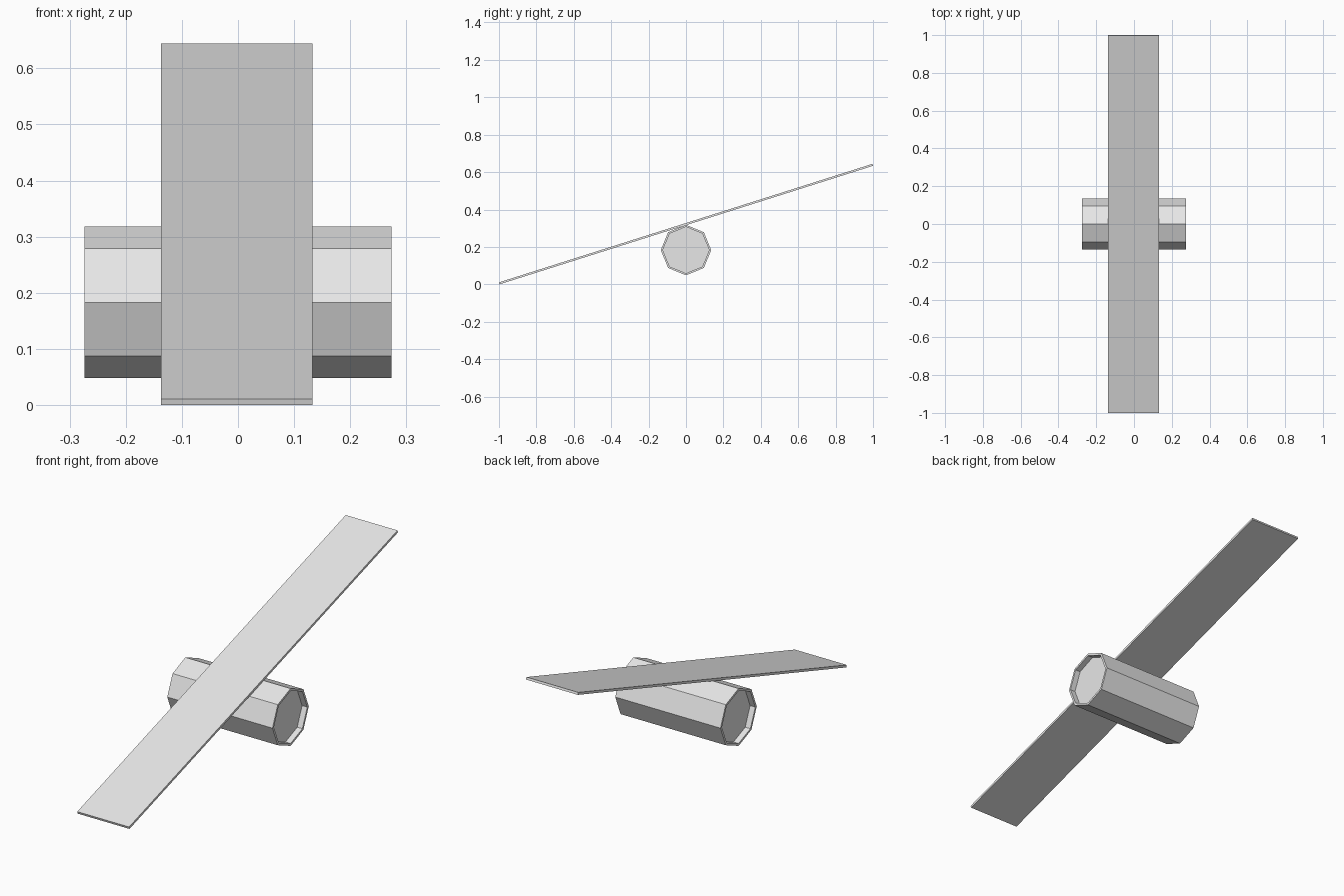
import bpy
import bmesh
import math
from mathutils import Matrix

default = bpy.data.objects.get("Cube")
if default:
    bpy.data.objects.remove(default, do_unlink=True)

grey = bpy.data.materials.new("plain grey")
grey.use_nodes = True
colour = (0.8, 0.8, 0.8, 1.0)
grey.diffuse_color = colour
grey.node_tree.nodes["Principled BSDF"].inputs["Base Color"].default_value = colour


def add_part(name, bm):
    mesh = bpy.data.meshes.new(name)
    bm.to_mesh(mesh)
    bm.free()
    mesh.materials.append(grey)
    part = bpy.data.objects.new(name, mesh)
    bpy.context.collection.objects.link(part)
    return part


# Tilted plank
LENGTH, WIDTH, THICKNESS = 2.095, 0.27, 0.011
bm = bmesh.new()
bmesh.ops.create_cube(bm, size=1, matrix=Matrix.Diagonal((WIDTH, LENGTH, THICKNESS, 1)))
plank = add_part("plank", bm)
plank.location = (-0.002, 0, 0.322)
plank.rotation_euler.x = math.radians(17.6)

# Eight-sided barrel lying along x
RADIUS, INNER, DEPTH = 0.135, 0.124, 0.027
bm = bmesh.new()
bmesh.ops.create_cone(bm, cap_ends=True, segments=8, radius1=RADIUS, radius2=RADIUS,
                      depth=0.548, matrix=Matrix.Rotation(math.pi / 2, 4, 'Y'))

# Recessed ends behind a thin rim
rim = (RADIUS - INNER) * math.cos(math.pi / 8)
ends = [f for f in bm.faces if abs(f.normal.x) > 0.9]
for end in ends:
    bmesh.ops.inset_region(bm, faces=[end], thickness=rim, use_even_offset=True)
    inward = -end.normal.normalized() * DEPTH
    result = bmesh.ops.extrude_discrete_faces(bm, faces=[end])
    bmesh.ops.translate(bm, verts=result["faces"][0].verts, vec=inward)
bmesh.ops.recalc_face_normals(bm, faces=bm.faces)
barrel = add_part("barrel", bm)
barrel.location.z = 0.183
